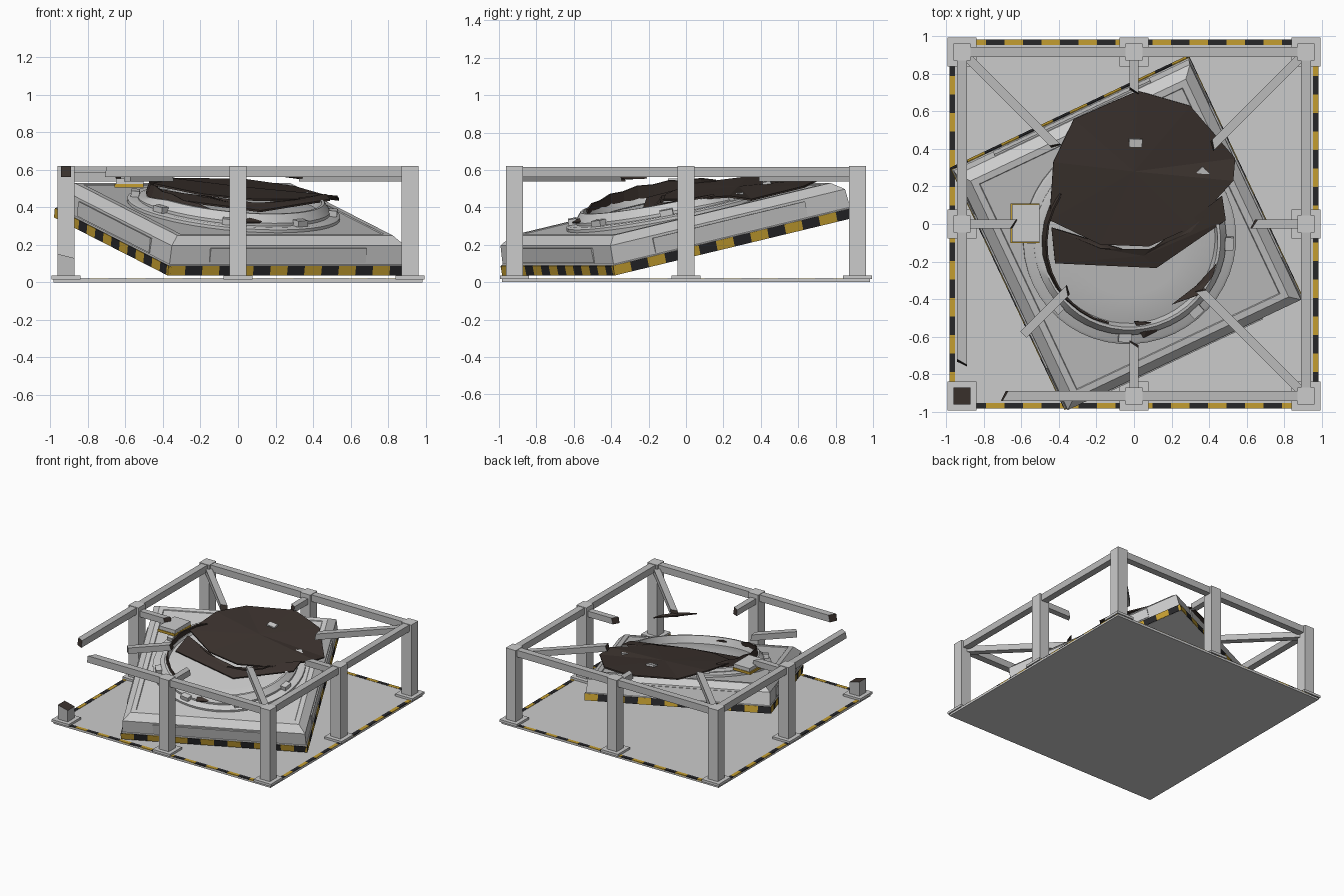
import bpy, bmesh
from math import cos, sin, pi, radians, tan
from mathutils import Matrix, Vector

if "Cube" in bpy.data.objects:
    bpy.data.objects.remove(bpy.data.objects["Cube"])


def mat(name, c):
    m = bpy.data.materials.new(name)
    m.diffuse_color = (*c, 1)
    m.use_nodes = True
    m.node_tree.nodes["Principled BSDF"].inputs["Base Color"].default_value = m.diffuse_color
    return m


YEL = mat("hazard_yellow", (0.55, 0.34, 0.03))
BLK = mat("hazard_black", (0.02, 0.02, 0.022))
BRN = mat("burnt_brown", (0.045, 0.033, 0.028))
GREY = mat("plain_grey", (0.5, 0.5, 0.5))
I4 = Matrix.Identity(4)


def make(name, verts, faces, mats=(), idx=None, M=I4, smooth=False):
    me = bpy.data.meshes.new(name)
    me.from_pydata([M @ Vector(v) for v in verts], [], faces)
    for m in mats:
        me.materials.append(m)
    if idx:
        me.polygons.foreach_set("material_index", idx)
    bm = bmesh.new()
    bm.from_mesh(me)
    bmesh.ops.recalc_face_normals(bm, faces=bm.faces)
    bm.to_mesh(me)
    bm.free()
    ob = bpy.data.objects.new(name, me)
    bpy.context.collection.objects.link(ob)
    if smooth:
        bpy.context.view_layer.objects.active = ob
        ob.select_set(True)
        bpy.ops.object.shade_smooth_by_angle(angle=radians(35))
        ob.select_set(False)
    return ob


def loft(name, rings, M=I4, mats=(), smooth=False, cap_mat=0, closed=False):
    """Skin a list of equal point rings; cap the ends or join last to first."""
    n, k = len(rings[0]), len(rings)
    verts = [p for r in rings for p in r]
    faces = [(i * n + j, i * n + (j + 1) % n, (i + 1) % k * n + (j + 1) % n, (i + 1) % k * n + j)
             for i in range(k if closed else k - 1) for j in range(n)]
    idx = [0] * len(faces)
    if not closed:
        faces += [tuple(range(n)), tuple(range((k - 1) * n, k * n))]
        idx += [0, cap_mat]
    return make(name, verts, faces, mats, idx if mats else None, M, smooth)


def rect(a, b, z):
    return [(-a, -b, z), (a, -b, z), (a, b, z), (-a, b, z)]


def circ(r, z, n=48):
    return [(r * cos(2 * pi * i / n), r * sin(2 * pi * i / n), z) for i in range(n)]


def box(name, c, s, M=I4, m=None):
    return loft(name, [rect(s[0] / 2, s[1] / 2, -s[2] / 2), rect(s[0] / 2, s[1] / 2, s[2] / 2)],
                M @ Matrix.Translation(c), [m] if m else ())


def beam(name, p, q, w=0.055, slant=0.0):
    """Horizontal square beam from p to q; slant shears the broken, burnt end."""
    p, q = Vector(p), Vector(q)
    d = (q - p).normalized()
    s = Vector((-d.y, d.x, 0)) * w / 2
    u = Vector((0, 0, w / 2))
    prof = [-s - u, s - u, s + u, -s + u]
    end = [q + v + d * slant * k for v, k in zip(prof, (-.3, 1, .6, -1))]
    loft(name, [[p + v for v in prof], end], I4, [GREY, BRN], cap_mat=1 if slant else 0)


def stripes(name, a, b, z, h, t, count, M=I4):
    """Alternating hazard blocks round a rectangle of half size a, b."""
    for m, par in ((YEL, 0), (BLK, 1)):
        verts, faces = [], []
        for side in range(4):
            R = Matrix.Rotation(side * pi / 2, 4, 'Z')
            L, off = (a, b) if side % 2 == 0 else (b, a)
            step = 2 * L / count
            for i in range(count):
                if i % 2 != par:
                    continue
                x0, x1, k = -L + i * step, -L + (i + 1) * step, len(verts)
                for zz in (z, z + h):
                    verts += [R @ Vector(v) for v in ((x0, -off, zz), (x1, -off, zz),
                                                      (x1, -off + t, zz), (x0, -off + t, zz))]
                faces += [[k + j for j in f] for f in ((0, 1, 2, 3), (4, 5, 6, 7), (0, 1, 5, 4),
                                                       (1, 2, 6, 5), (2, 3, 7, 6), (3, 0, 4, 7))]
        make(f"{name}_{m.name}", verts, faces, [m], None, M)


# ground plate with hazard border
box("base_plate", (0, 0, 0.009), (1.97, 1.97, 0.018))
stripes("plate_border", 0.985, 0.985, 0.012, 0.008, 0.03, 20)

# posts and feet, front left corner snapped off
for ix in (-1, 0, 1):
    for iy in (-1, 0, 1):
        if ix == iy == 0:
            continue
        x, y = ix * 0.917, iy * 0.917
        box("post_foot", (x, y, 0.026), (0.156, 0.156, 0.02))
        if ix == iy == -1:
            top = [(px, py, 0.14 - px * 0.25) for px, py, _ in rect(0.045, 0.045, 0)]
            loft("broken_post_stub", [rect(0.045, 0.045, 0.03), top],
                 Matrix.Translation((x, y, 0)), [GREY, BRN], cap_mat=1)
        else:
            box("post", (x, y, 0.325), (0.09, 0.09, 0.59))

# top rails
ZR, E = 0.589, 0.917
beam("back_rail", (-E, E, ZR), (E, E, ZR))
beam("right_rail", (E, -E, ZR), (E, E, ZR))
beam("left_rail", (-E, E, ZR), (-E, -0.74, ZR), slant=0.02)
beam("front_rail", (E, -E, ZR), (-0.69, -E, ZR), slant=0.02)

# broken inward beams
ZB = 0.562
for sx, sy, a, e in ((-1, 1, .89, .42), (1, 1, .89, .42), (1, -1, .89, .355), (-1, -1, .59, .355),
                     (0, 1, .9, .71), (1, 0, .9, .64), (-1, 0, .9, .64), (0, -1, .9, .64)):
    beam("inner_beam", (sx * a, sy * a, ZB), (sx * e, sy * e, ZB), w=0.048, slant=0.02)

# clamp at the end of the left beam
box("clamp_pad", (-0.582, 0.005, 0.515), (0.155, 0.21, 0.02), m=YEL)
box("clamp_block", (-0.578, 0.005, 0.538), (0.146, 0.2, 0.03))

# tilted platform
TILT, YAW = radians(12.3), radians(25.3)
CX, CY, CZ = -0.042, -0.04, 0.19
P = Matrix.Translation((CX, CY, CZ)) @ Matrix.Rotation(YAW, 4, 'Z') @ Matrix.Rotation(TILT, 4, 'X')
A, B = 0.7, 0.722
loft("platform", [rect(A, B, 0), rect(A, B, 0.055), rect(A - .006, B - .006, 0.06),
                  rect(A - .012, B - .012, 0.16), rect(A - .065, B - .065, 0.205),
                  rect(A - .10, B - .10, 0.205), rect(A - .104, B - .104, 0.2)], P)
stripes("platform_band", A + .004, B + .004, 0.001, 0.052, 0.02, 14, P)
for s in (-1, 1):
    box("side_panel", (0, s * (B - .008), 0.107), (0.92, 0.012, 0.08), P)
    box("side_panel", (s * (A - .008), 0, 0.107), (0.012, 0.92, 0.08), P)

# turntable ring and socket wall, the back of the wall crushed down
loft("turntable_ring", [circ(.57, .19), circ(.57, .216), circ(.555, .224), circ(.3, .224)], P, smooth=True)


def crushed(r, z):
    out = []
    for x, y, _ in circ(r, 0):
        k = min(1, max(0, 0.55 - 1.6 * y / r))
        out.append((x, y, .224 + (z - .224) * (0.3 + 0.7 * k)))
    return out


loft("socket_wall", [circ(.515, .215), crushed(.515, .24), crushed(.48, .283), crushed(.465, .283), circ(.455, .22)],
     P, smooth=True, closed=True)
for i in range(8):
    R = P @ Matrix.Rotation(i * pi / 4 + 0.3, 4, 'Z')
    box("ring_clamp", (0.53, 0, 0.236), (0.045, 0.07, 0.04), R)


def ground(x, y):
    return CZ + 0.207 / cos(TILT) + tan(TILT) * (-sin(YAW) * (x - CX) + cos(YAW) * (y - CY))


def shard(name, rim, hub):
    """Faceted broken shell piece: points are x, y, height above the platform."""
    top = [(x, y, ground(x, y) + h) for x, y, h in rim + [hub]]
    n = len(rim)
    ob = make(name, top, [(i, (i + 1) % n, n) for i in range(n)], [BRN])
    ob.modifiers.new("thickness", 'SOLIDIFY').thickness = 0.01


# collapsed shell pieces
shard("large_shell_piece", [(-.45, .02, .075), (-.43, .33, .055), (-.32, .56, .01), (.02, .71, .01), (.3, .63, .012),
                            (.54, .35, .02), (.53, .23, .06), (.3, -.02, .07), (.08, -.12, .07), (-.18, -.11, .07)],
      (.0, .28, .052))
shard("front_shell_piece", [(-.44, -.02, .06), (-.18, -.13, .055), (.08, -.14, .055), (.3, -.04, .06), (.47, .15, .08),
                            (.49, .02, .08), (.12, -.235, .035), (-.42, -.21, .05)], (.05, -.17, .045))
shard("small_debris", [(.0, -.52, .06), (.15, -.53, .05), (.12, -.575, .04), (.05, -.61, .04)], (.07, -.56, .06))
shard("hanging_sliver", [(.2, -.43, .275), (.33, -.33, .25), (.44, -.21, .24), (.42, -.28, .25), (.34, -.38, .265)],
      (.35, -.33, .25))

# shell remnant standing along the left of the socket
n = 10
v = []
for i in range(n + 1):
    t = radians(120 + 110 * i / n)
    h = 0.28 + 0.035 * sin(pi * i / n) + (0.01 if i % 2 else 0)
    v += [(.475 * cos(t), .475 * sin(t), .25), (.46 * cos(t), .46 * sin(t), h)]
rem = make("shell_remnant", v, [(2 * i, 2 * i + 2, 2 * i + 3, 2 * i + 1) for i in range(n)], [BRN], None, P)
rem.modifiers.new("thickness", 'SOLIDIFY').thickness = 0.01
